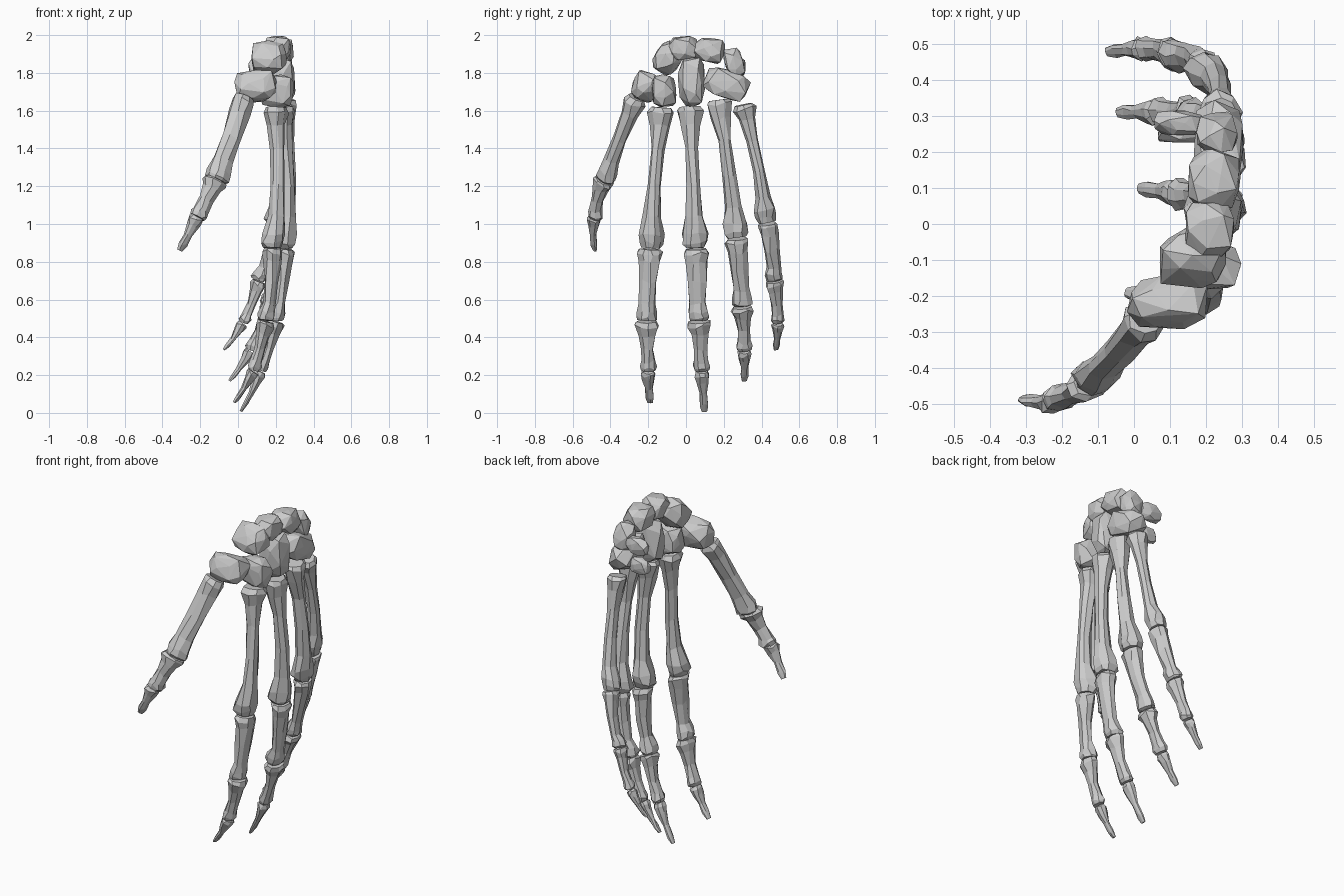
import bpy, bmesh, math, random
from mathutils import Vector

random.seed(4)
SIDES = 8


def finish(bm, name):
    bmesh.ops.recalc_face_normals(bm, faces=bm.faces)
    me = bpy.data.meshes.new(name)
    bm.to_mesh(me)
    bm.free()
    bpy.context.collection.objects.link(bpy.data.objects.new(name, me))


# Long bone: faceted rings lofted from a to b.
# Each ring is (position along bone, half width, half depth, dorsal shift).
def bone(name, a, b, side, rings, scale=1.0):
    a, b = Vector(a), Vector(b)
    d = (b - a).normalized()
    side = Vector(side)
    side = (side - d * side.dot(d)).normalized()
    dorsal = d.cross(side)
    if dorsal.dot(Vector((1, -0.6, 0))) < 0:
        dorsal.negate()
    bm = bmesh.new()
    loops = []
    for t, w, h, s in rings:
        c = a.lerp(b, t) + dorsal * s
        loop = []
        for i in range(SIDES):
            ang = math.tau * (i + 0.5) / SIDES + random.uniform(-0.15, 0.15)
            k = scale * random.uniform(0.94, 1.16)
            p = c + side * math.cos(ang) * w * k + dorsal * math.sin(ang) * h * k
            if 0 < t < 1:
                p += d * random.uniform(-0.011, 0.011)
            loop.append(bm.verts.new(p))
        loops.append(loop)
    for l0, l1 in zip(loops, loops[1:]):
        for i in range(SIDES):
            j = (i + 1) % SIDES
            bm.faces.new((l0[i], l0[j], l1[j], l1[i]))
    bm.faces.new(loops[0])
    bm.faces.new(loops[-1])
    finish(bm, name)


# Wrist bone: convex faceted block, turned about the x axis
def block(name, c, half, tilt=0.0, n=30):
    bm = bmesh.new()
    for i in range(n):
        z = 1 - 2 * (i + 0.5) / n
        r = math.sqrt(1 - z * z)
        ang = i * 2.39996 + random.uniform(-0.25, 0.25)
        v = Vector((r * math.cos(ang), r * math.sin(ang), z))
        v /= sum(abs(q) ** 4.5 for q in v) ** (1 / 4.5)
        v *= random.uniform(0.93, 1.06)
        x, y, z = (v[k] * half[k] for k in range(3))
        ct, st = math.cos(tilt), math.sin(tilt)
        bm.verts.new(Vector(c) + Vector((x, y * ct - z * st, y * st + z * ct)))
    out = bmesh.ops.convex_hull(bm, input=bm.verts)
    loose = [g for g in out["geom_interior"] if isinstance(g, bmesh.types.BMVert)]
    bmesh.ops.delete(bm, geom=loose, context='VERTS')
    finish(bm, name)


METACARPAL = [(0, .054, .054, 0), (.03, .07, .064, 0), (.13, .052, .05, .003),
              (.3, .034, .037, .012), (.55, .035, .038, .019), (.78, .044, .044, .015),
              (.9, .066, .057, 0), (.96, .064, .06, -.008), (1, .048, .046, -.005)]
PROXIMAL = [(0, .054, .044, 0), (.05, .064, .053, 0), (.18, .054, .043, .004),
            (.45, .048, .034, .010), (.75, .043, .03, .008), (.88, .052, .042, 0),
            (.96, .055, .045, -.004), (1, .046, .036, -.004)]
MIDDLE = [(0, .054, .038, 0), (.07, .06, .046, 0), (.25, .045, .034, .004),
          (.55, .034, .025, .006), (.8, .037, .028, .002), (.93, .044, .035, 0),
          (1, .036, .026, 0)]
DISTAL = [(0, .03, .026, 0), (.08, .039, .032, 0), (.25, .032, .024, .003),
          (.55, .02, .014, .006), (.82, .022, .012, .004), (1, .014, .007, 0)]

# Fingers: side vector, thickness, then metacarpal base, knuckle, two joints, tip
fingers = {
    "index": ((-.25, -1, 0), 1.0, [(.20, -.13, 1.62), (.185, -.19, .87), (.148, -.21, .487),
                                   (.08, -.20, .222), (-.02, -.19, .055)]),
    "middle": ((0, 1, 0), 1.02, [(.235, .02, 1.625), (.25, .052, .87), (.20, .068, .487),
                                 (.12, .085, .222), (.015, .098, .008)]),
    "ring": ((-.2, 1, 0), .96, [(.25, .172, 1.66), (.245, .27, .925), (.158, .298, .565),
                                (.065, .31, .33), (-.045, .31, .17)]),
    "little": ((-.45, 1, 0), .86, [(.24, .305, 1.635), (.20, .432, 1.005), (.11, .47, .70),
                                   (.028, .487, .475), (-.075, .477, .335)]),
}
kinds = (("metacarpal", METACARPAL), ("proximal_bone", PROXIMAL),
         ("middle_bone", MIDDLE), ("distal_bone", DISTAL))
for name, (side, thick, pts) in fingers.items():
    pts = [Vector(p) for p in pts]
    for i, (kind, rings) in enumerate(kinds):
        a, b = pts[i], pts[i + 1]
        step = (b - a).normalized() * 0.003
        bone(f"{name}_{kind}", a + step, b - step if i < 3 else b, side, rings, thick)

# Thumb: sturdier metacarpal and two phalanges
THUMB_MC = [(0, .052, .042, 0), (.05, .062, .054, 0), (.2, .056, .042, .004),
            (.5, .051, .036, .006), (.75, .053, .037, .004), (.9, .064, .05, 0),
            (.97, .062, .05, 0), (1, .05, .038, 0)]
ts = (1, .4, .25)
bone("thumb_metacarpal", (.035, -.262, 1.67), (-.115, -.432, 1.23), ts, THUMB_MC)
bone("thumb_proximal_bone", (-.118, -.436, 1.235), (-.213, -.486, 1.035), ts, MIDDLE, 1.1)
bone("thumb_distal_bone", (-.216, -.488, 1.04), (-.31, -.484, .86), ts, DISTAL, 1.1)

# Wrist bones: centre, half sizes, tilt
wrist = {
    "trapezium": ((.095, -.22, 1.73), (.11, .066, .078), -.3),
    "trapezoid": ((.205, -.118, 1.705), (.09, .062, .083), .1),
    "capitate": ((.22, .03, 1.755), (.078, .068, .128), 0),
    "hamate": ((.235, .215, 1.74), (.068, .118, .075), -.35),
    "hamate_hook": ((.13, .255, 1.70), (.065, .03, .045), 0),
    "scaphoid": ((.16, -.095, 1.88), (.092, .07, .083), -.6),
    "lunate": ((.21, -.012, 1.93), (.068, .077, .064), .1),
    "triquetrum_inner": ((.222, .125, 1.92), (.07, .082, .064), -.15),
    "triquetrum_outer": ((.23, .255, 1.852), (.055, .05, .08), .3),
    "pisiform": ((.125, .28, 1.83), (.068, .034, .05), 0),
}
for name, (c, half, tilt) in wrist.items():
    block(name, c, half, tilt)
